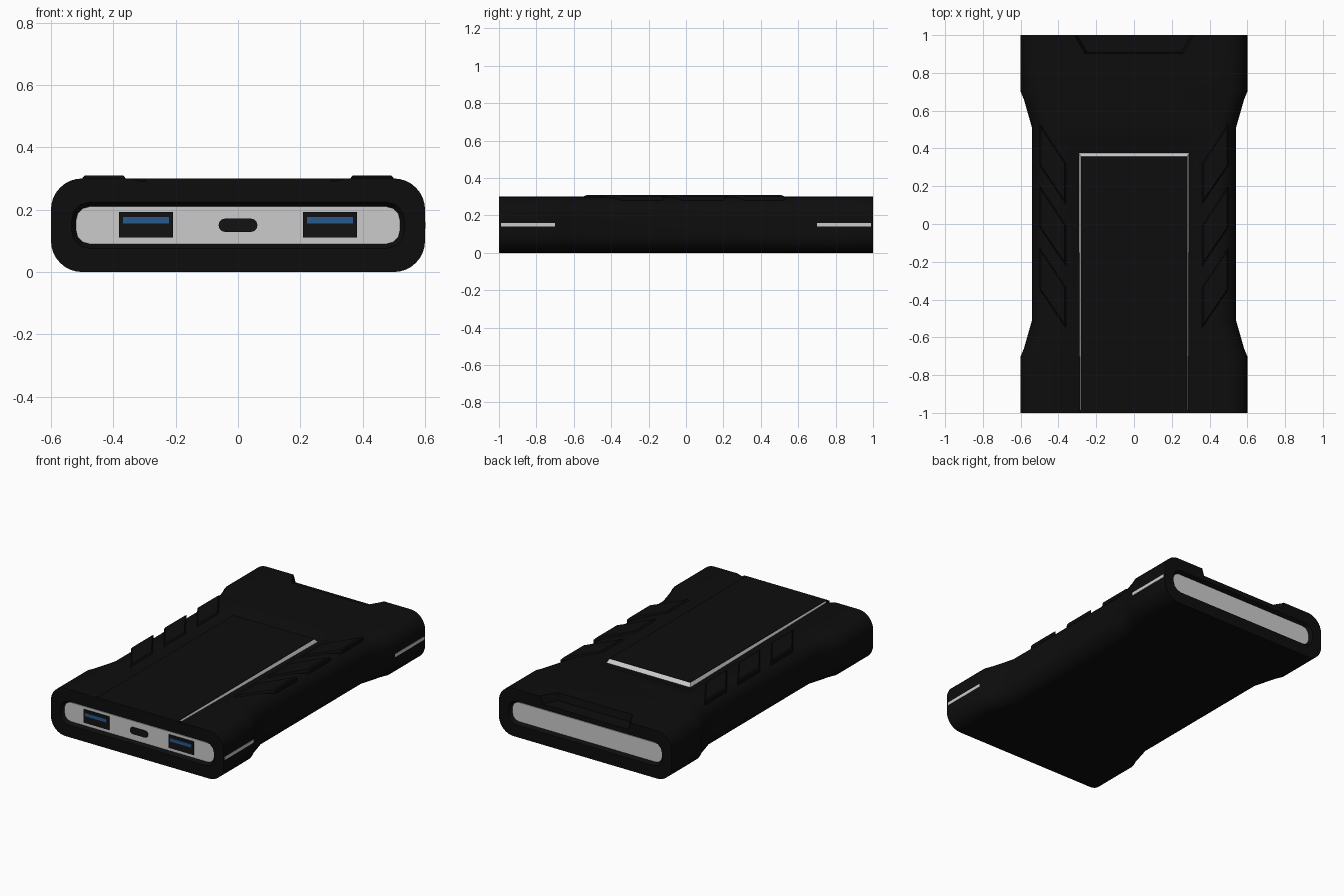
import bpy, bmesh, math

if "Cube" in bpy.data.objects:
    bpy.data.objects.remove(bpy.data.objects["Cube"])


def material(name, rgb):
    m = bpy.data.materials.new(name)
    m.diffuse_color = (*rgb, 1)
    m.use_nodes = True
    m.node_tree.nodes["Principled BSDF"].inputs["Base Color"].default_value = m.diffuse_color
    return m


BLACK = material("black rubber", (0.004, 0.004, 0.004))
GREY = material("light grey", (0.6, 0.6, 0.6))
BLUE = material("port blue", (0.02, 0.1, 0.27))
PORT = material("port black", (0.006, 0.006, 0.007))


def loft(name, rings, mat):
    """Closed solid through rings of equal point count."""
    bm = bmesh.new()
    vs = [[bm.verts.new(p) for p in r] for r in rings]
    n = len(rings[0])
    for a, b in zip(vs, vs[1:]):
        for i in range(n):
            j = (i + 1) % n
            bm.faces.new((a[i], a[j], b[j], b[i]))
    bm.faces.new(vs[0])
    bm.faces.new(vs[-1])
    bmesh.ops.recalc_face_normals(bm, faces=bm.faces)
    me = bpy.data.meshes.new(name)
    bm.to_mesh(me)
    bm.free()
    me.materials.append(mat)
    ob = bpy.data.objects.new(name, me)
    bpy.context.collection.objects.link(ob)
    return ob


def box(name, x0, x1, y0, y1, z0, z1, mat):
    ring = lambda z: [(x0, y0, z), (x1, y0, z), (x1, y1, z), (x0, y1, z)]
    return loft(name, [ring(z0), ring(z1)], mat)


def rounded(hw, hh, r, y, zc, seg):
    """Rounded rectangle in the xz plane."""
    pts = []
    for k, (sx, sz) in enumerate([(1, 1), (-1, 1), (-1, -1), (1, -1)]):
        for i in range(seg + 1):
            a = math.pi / 2 * (k + i / seg)
            pts.append((sx * (hw - r) + r * math.cos(a), y,
                        zc + sz * (hh - r) + r * math.sin(a)))
    return pts


# Body with a narrowed waist
stations = [(-1, .6), (-.7, .6), (-.66, .583), (-.51, .54),
            (.51, .54), (.66, .583), (.7, .6), (1, .6)]
body = loft("body", [rounded(w, .15, .1, y, .15, 8) for y, w in stations], BLACK)

# Recesses for both end panels
cutters = []
for s, side in ((-1, "front"), (1, "back")):
    cutters.append(loft(side + "_recess_cutter", [
        rounded(.54, .08, .06, s * 1.01, .15, 3),
        rounded(.517, .06, .045, s * .975, .15, 3)], BLACK))


# Recess in the top, getting deeper toward the back
def floor(y):
    return .29 - .012 * (y + 1) / 1.4


def outline(w, end, c):
    return [(-w, -1.05), (w, -1.05), (w, end - c), (w - c, end), (c - w, end), (-w, end - c)]


cutters.append(loft("top_recess_cutter", [
    [(x, y, floor(y)) for x, y in outline(.31, .40, .03)],
    [(x, y, .302) for x, y in outline(.35, .46, .04)]], BLACK))

# Notch in the back top edge
notch = [(-.25, .91), (.25, .91), (.30, 1.0), (.31, 1.05), (-.31, 1.05), (-.30, 1.0)]
cutters.append(loft("back_notch_cutter", [
    [(x, y, .255) for x, y in notch],
    [(x * 1.06, y - .01, .32) for x, y in notch]], BLACK))

bpy.context.view_layer.objects.active = body
for c in cutters:
    m = body.modifiers.new("cut", 'BOOLEAN')
    m.operation, m.solver, m.object = 'DIFFERENCE', 'EXACT', c
    bpy.ops.object.modifier_apply(modifier=m.name)
for c in cutters:
    bpy.data.objects.remove(c)
body.select_set(True)
bpy.ops.object.shade_smooth_by_angle(angle=math.radians(25))

# Grey end panels
for s, side in ((-1, "front"), (1, "back")):
    loft(side + "_panel", [rounded(.52, .06, .045, s * y, .15, 3) for y in (.95, .98)], GREY)

# Ports on the front panel
for x, side in ((-.295, "left"), (.295, "right")):
    box(side + "_usb_port", x - .087, x + .087, -.986, -.975, .11, .193, PORT)
    box(side + "_usb_tongue", x - .074, x + .074, -.990, -.98, .155, .176, BLUE)
loft("small_port", [rounded(.062, .021, .02, y, .15, 4) for y in (-.975, -.986)], PORT)


# Top cover plate over a grey edge strip
def plate(w, end, z, start=-.99):
    return [(-w, start, z), (w, start, z), (w, end, z), (-w, end, z)]


loft("cover_edge_strip", [plate(.297, .383, .27), plate(.281, .358, .2985)], GREY)
loft("top_cover", [plate(.281, .358, .2975, -1), plate(.280, .357, .3005, -1)], BLACK)
box("cover_front_lip", -.297, .297, -1, -.985, .28, .3, BLACK)

# Raised grip ribs, three on each side
rib = [(.36, .105), (.5, .31), (.5, .53), (.36, .32)]
cx, cy = .43, .317
for s, side in ((-1, "left"), (1, "right")):
    for i in range(3):
        d = -.328 * i
        loft(f"{side}_grip_rib_{i + 1}", [
            [(s * (cx + (x - cx) * k), cy + (y - cy) * k + d, z) for x, y in rib]
            for k, z in ((1, .26), (1, .3), (.9, .309))], BLACK)

# Side accent strips on the right
for s, end in ((-1, "front"), (1, "back")):
    box(end + "_side_strip", .59, .602, min(s * .7, s * .99), max(s * .7, s * .99),
        .14, .16, GREY)
